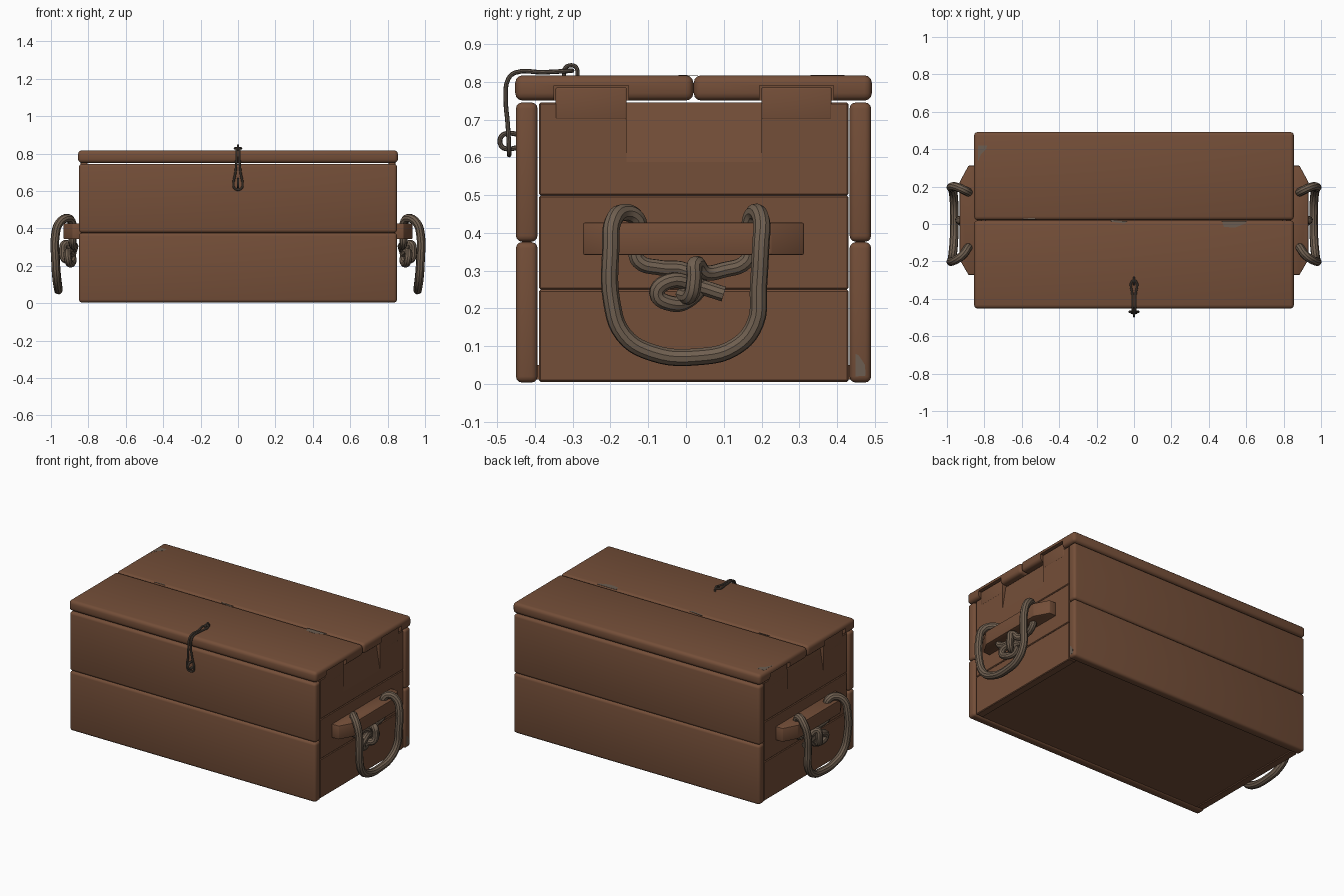
import bpy, bmesh, math
from mathutils import Vector

if "Cube" in bpy.data.objects:
    bpy.data.objects.remove(bpy.data.objects["Cube"])


def material(name, rgb):
    m = bpy.data.materials.new(name)
    m.diffuse_color = (*rgb, 1)
    m.use_nodes = True
    m.node_tree.nodes["Principled BSDF"].inputs["Base Color"].default_value = m.diffuse_color
    return m


WOOD = material("brown wood", (0.175, 0.077, 0.040))
ROPE = material("rope", (0.160, 0.115, 0.080))
IRON = material("dull iron", (0.110, 0.085, 0.065))
WORN = material("worn grey wood", (0.150, 0.110, 0.082))


def finish(name, bm, mat, bevel=0.0, segments=3):
    """Bevel, shade and link a bmesh as an object."""
    bmesh.ops.recalc_face_normals(bm, faces=bm.faces[:])
    if bevel:
        bmesh.ops.bevel(bm, geom=bm.edges[:], offset=bevel, segments=segments,
                        profile=0.5, affect='EDGES', clamp_overlap=True)
    mesh = bpy.data.meshes.new(name)
    bm.to_mesh(mesh)
    bm.free()
    ob = bpy.data.objects.new(name, mesh)
    bpy.context.collection.objects.link(ob)
    mesh.materials.append(mat)
    shade(ob)
    return ob


def shade(ob):
    bpy.ops.object.select_all(action='DESELECT')
    ob.select_set(True)
    bpy.context.view_layer.objects.active = ob
    bpy.ops.object.shade_smooth_by_angle(angle=math.radians(35))


def box(name, x, y, z, bevel=0.0, mat=WOOD, segments=3):
    """Box from (min, max) ranges."""
    bm = bmesh.new()
    bmesh.ops.create_cube(bm, size=1)
    for v in bm.verts:
        v.co = [(r[0] + r[1]) / 2 + c * abs(r[1] - r[0]) for r, c in zip((x, y, z), v.co)]
    return finish(name, bm, mat, bevel, segments)


def prism(name, points, offset, bevel=0.0, mat=WOOD):
    """Extrude a planar outline along an offset vector."""
    bm = bmesh.new()
    face = bm.faces.new([bm.verts.new(p) for p in points])
    ext = bmesh.ops.extrude_face_region(bm, geom=[face])
    bmesh.ops.translate(bm, vec=Vector(offset),
                        verts=[g for g in ext["geom"] if isinstance(g, bmesh.types.BMVert)])
    return finish(name, bm, mat, bevel, 2)


def cut(ob, cutter):
    """Subtract a cutter and remove it."""
    cutter.hide_render = True
    mod = ob.modifiers.new("cut", 'BOOLEAN')
    mod.object = cutter
    mod.operation = 'DIFFERENCE'
    mod.solver = 'EXACT'
    bpy.context.view_layer.objects.active = ob
    bpy.ops.object.modifier_apply(modifier=mod.name)
    bpy.data.objects.remove(cutter)
    shade(ob)


def tube(name, points, radius, mat, closed=False, res=5, sides=3):
    """Smooth round cord through the given points."""
    cu = bpy.data.curves.new(name, 'CURVE')
    cu.dimensions = '3D'
    cu.bevel_depth = radius
    cu.bevel_resolution = sides
    cu.use_fill_caps = True
    cu.resolution_u = res
    sp = cu.splines.new('BEZIER')
    sp.bezier_points.add(len(points) - 1)
    for bp, p in zip(sp.bezier_points, points):
        bp.co = p
        bp.handle_left_type = bp.handle_right_type = 'AUTO'
    sp.use_cyclic_u = closed
    cu.materials.append(mat)
    ob = bpy.data.objects.new(name, cu)
    bpy.context.collection.objects.link(ob)
    bpy.ops.object.select_all(action='DESELECT')
    ob.select_set(True)
    bpy.context.view_layer.objects.active = ob
    bpy.ops.object.convert(target='MESH')
    shade(bpy.context.view_layer.objects.active)


# Front and back walls, two planks each
for wall, y in (("front", (-0.45, -0.393)), ("back", (0.433, 0.49))):
    box(wall + "_plank_lower", (-0.85, 0.85), y, (0.004, 0.3755), 0.016)
    box(wall + "_plank_upper", (-0.85, 0.85), y, (0.3765, 0.745), 0.016)

# Floor
box("floor", (-0.80, 0.80), (-0.395, 0.435), (0.012, 0.05))

# Lid, two planks, notched at the ends for the tabs
TABS = ((-0.345, -0.157), (0.2, 0.385))
for name, y, tab in (("lid_plank_front", (-0.452, 0.0195), TABS[0]),
                     ("lid_plank_back", (0.0205, 0.492), TABS[1])):
    lid = box(name, (-0.855, 0.855), y, (0.75, 0.817), 0.02)
    for s in (1, -1):
        cut(lid, box("notch_cutter", sorted((s * 0.80, s * 0.9)),
                     (tab[0] - 0.005, tab[1] + 0.005), (0.70, 0.79)))

for s, side in ((1, "right"), (-1, "left")):
    # End wall, three planks between front and back
    for i, z in enumerate(((0.006, 0.2495), (0.2505, 0.4985), (0.4995, 0.745))):
        plank = box(f"{side}_end_plank_{i + 1}", sorted((s * 0.79, s * 0.84)),
                    (-0.389, 0.430), z, 0.004, segments=1)
        if i == 2:
            # Sloped finger grip under the lid
            cut(plank, prism("grip_cutter",
                             [(s * 0.842, -0.157, 0.575), (s * 0.86, -0.157, 0.8),
                              (s * 0.805, -0.157, 0.8)], (0, 0.357, 0)))
    # Tabs rising into the lid
    for j, tab in enumerate(TABS):
        box(f"{side}_tab_{j + 1}", sorted((s * 0.805, s * 0.841)), tab, (0.70, 0.785), 0.004)

    # Wooden handle bar with tapered ends
    outline = [(0.835, -0.272), (0.885, -0.272), (0.932, -0.19),
               (0.932, 0.225), (0.885, 0.312), (0.835, 0.312)]
    prism(side + "_handle_bar", [(s * x, y, 0.342) for x, y in outline],
          (0, 0, 0.085), 0.004)

    # Rope loop hanging from the bar
    loop = [(0.885, -0.125, 0.40), (0.89, -0.13, 0.437), (0.915, -0.165, 0.454),
            (0.955, -0.193, 0.43), (0.976, -0.199, 0.36), (0.976, -0.197, 0.22),
            (0.970, -0.165, 0.13), (0.963, -0.09, 0.083), (0.960, 0.03, 0.072),
            (0.963, 0.13, 0.098), (0.970, 0.183, 0.16), (0.976, 0.192, 0.26),
            (0.976, 0.198, 0.37), (0.955, 0.2, 0.43), (0.915, 0.185, 0.455),
            (0.89, 0.172, 0.437), (0.885, 0.17, 0.40)]
    tube(side + "_handle_rope", [(s * x, y, z) for x, y, z in loop], 0.023, ROPE)

    # Knot below the bar
    strand_a = [(0.885, -0.135, 0.36), (0.885, -0.125, 0.325), (0.88, -0.07, 0.308),
                (0.875, 0.0, 0.30), (0.885, 0.035, 0.265), (0.885, 0.005, 0.222),
                (0.90, -0.04, 0.213), (0.91, -0.077, 0.24), (0.91, -0.045, 0.272),
                (0.89, 0.02, 0.262), (0.89, 0.10, 0.238)]
    strand_b = [(0.885, 0.17, 0.36), (0.885, 0.16, 0.325), (0.88, 0.10, 0.302),
                (0.895, 0.05, 0.295), (0.925, 0.025, 0.318), (0.935, 0.022, 0.28),
                (0.925, 0.012, 0.235), (0.89, -0.01, 0.235)]
    tube(side + "_knot_strand", [(s * x, y, z) for x, y, z in strand_a], 0.021, ROPE)
    tube(side + "_knot_wrap", [(s * x, y, z) for x, y, z in strand_b], 0.021, ROPE)

# Wire latch: half path mirrored into a closed loop
half = [(0.009, -0.305, 0.829), (0.008, -0.38, 0.825), (0.008, -0.452, 0.824),
        (0.008, -0.47, 0.808), (0.009, -0.477, 0.755), (0.015, -0.472, 0.69),
        (0.024, -0.469, 0.64), (0.017, -0.468, 0.612)]
tube("latch_wire", half + [(-x, y, z) for x, y, z in reversed(half)], 0.006, IRON, True, 4, 2)

# Staples holding the latch
tube("lid_staple", [(0, -0.322, 0.805), (0, -0.321, 0.834), (0, -0.312, 0.842),
                    (0, -0.294, 0.841), (0, -0.288, 0.832), (0, -0.288, 0.805)],
     0.0055, IRON, False, 4, 2)
tube("front_staple", [(0, -0.44, 0.660), (0, -0.475, 0.663), (0, -0.489, 0.655),
                      (0, -0.490, 0.632), (0, -0.478, 0.623), (0, -0.44, 0.627)],
     0.0065, IRON, False, 4, 2)

# Worn patches on the lid and a lower corner
top_patches = [
    [(-0.835, 0.33), (-0.82, 0.37), (-0.79, 0.40), (-0.785, 0.42), (-0.835, 0.42)],
    [(0.47, 0.015), (0.48, -0.015), (0.54, -0.02), (0.60, 0.005), (0.60, 0.016)],
    [(-0.13, 0.025), (-0.12, 0.012), (-0.05, 0.002), (-0.035, 0.014)],
    [(-0.60, 0.023), (-0.52, 0.023), (-0.53, 0.032), (-0.59, 0.030)]]
for i, pts in enumerate(top_patches):
    prism(f"lid_wear_{i + 1}", [(x, y, 0.8165) for x, y in pts], (0, 0, 0.001), mat=WORN)
corner = [(0.449, 0.02), (0.475, 0.022), (0.474, 0.05), (0.458, 0.075), (0.449, 0.08)]
prism("corner_wear", [(0.8495, y, z) for y, z in corner], (0.001, 0, 0), mat=WORN)
